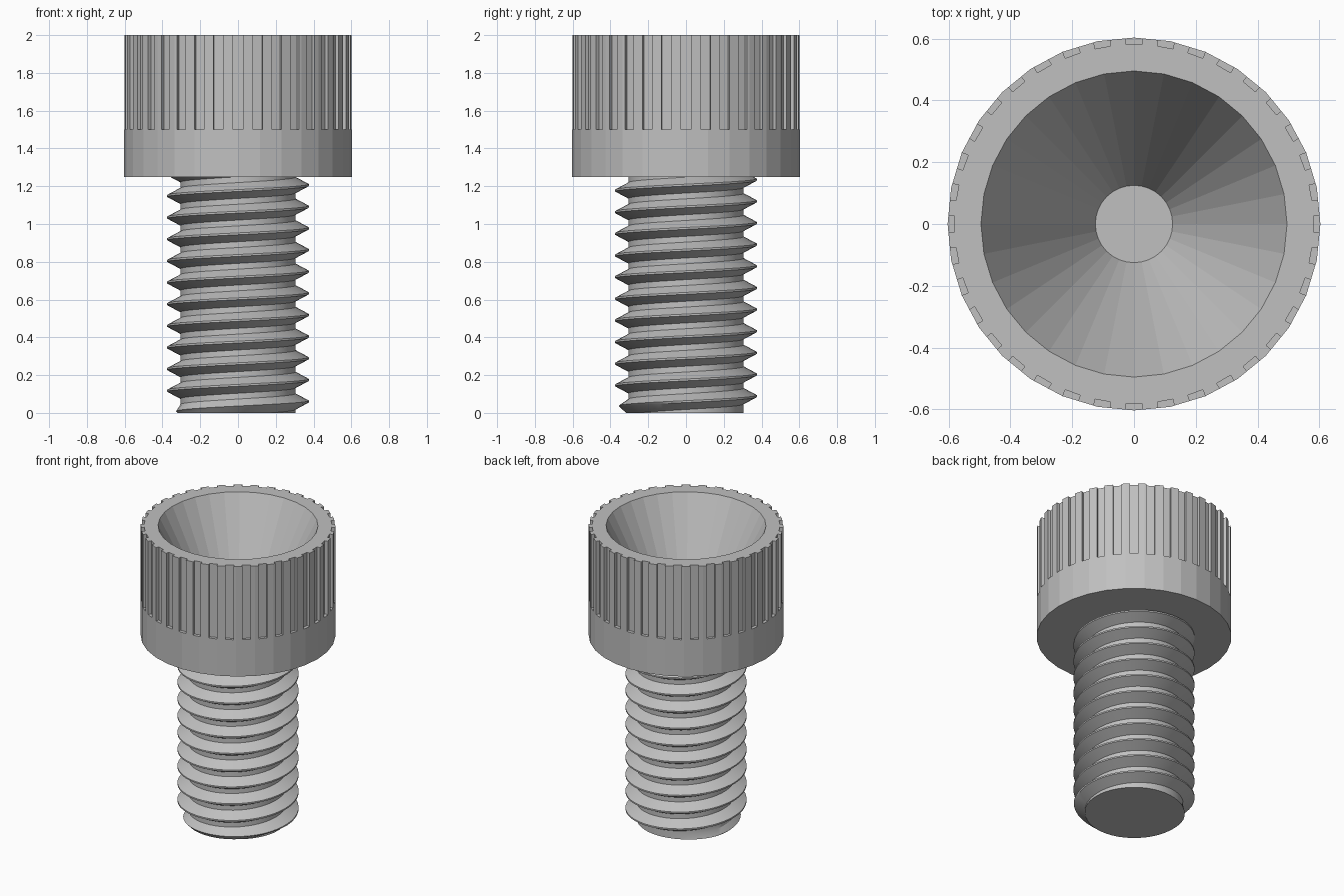
import bpy, bmesh, math
from mathutils import Matrix

cube = bpy.data.objects.get("Cube")
if cube:
    bpy.data.objects.remove(cube, do_unlink=True)

BORE, SIDES = 0.125, 32
HEAD_Z, TOP_Z, HEAD_R = 1.25, 2.0, 0.603

grey = bpy.data.materials.new("plain grey")
grey.use_nodes = True
grey.diffuse_color = (0.53, 0.53, 0.53, 1)
grey.node_tree.nodes["Principled BSDF"].inputs["Base Color"].default_value = grey.diffuse_color


def make_object(name, bm):
    bmesh.ops.recalc_face_normals(bm, faces=bm.faces[:])
    mesh = bpy.data.meshes.new(name)
    bm.to_mesh(mesh)
    bm.free()
    mesh.materials.append(grey)
    obj = bpy.data.objects.new(name, mesh)
    bpy.context.collection.objects.link(obj)
    return obj


def activate(obj):
    bpy.ops.object.select_all(action='DESELECT')
    obj.select_set(True)
    bpy.context.view_layer.objects.active = obj


def ring(bm, r, z):
    return [bm.verts.new((r * math.cos(a), r * math.sin(a), z))
            for a in (math.tau * i / SIDES for i in range(SIDES))]


def join_rings(bm, a, b):
    for i in range(SIDES):
        j = (i + 1) % SIDES
        bm.faces.new((a[i], a[j], b[j], b[i]))


# Head: turned ring with a deep funnel running into the bore
bm = bmesh.new()
profile = [(BORE, HEAD_Z), (HEAD_R, HEAD_Z), (HEAD_R, TOP_Z), (0.495, TOP_Z)]
rings = [ring(bm, r, z) for r, z in profile]
for k in range(len(rings)):
    join_rings(bm, rings[k], rings[(k + 1) % len(rings)])
head = make_object("knurled_head", bm)

# Grip slots cut around the upper part of the head
SLOTS, SLOT_FLOOR, SLOT_Z = 36, 0.58, 1.5
bm = bmesh.new()
for i in range(SLOTS):
    place = (Matrix.Rotation(math.tau * i / SLOTS, 4, 'Z')
             @ Matrix.Translation((SLOT_FLOOR + 0.05, 0, SLOT_Z + 0.3))
             @ Matrix.Diagonal((0.1, 0.052, 0.6, 1)))
    bmesh.ops.create_cube(bm, size=1, matrix=place)
cutter = make_object("slot_cutter", bm)
cutter.hide_render = True
cut = head.modifiers.new("slots", 'BOOLEAN')
cut.operation = 'DIFFERENCE'
cut.solver = 'EXACT'
cut.object = cutter
activate(head)
bpy.ops.object.modifier_apply(modifier=cut.name)
bpy.data.objects.remove(cutter, do_unlink=True)

# Threaded shaft: one continuous right-handed helical skin
PITCH, PHASE, COLS = 0.1146, 0.06, 48
ROOT, CREST = 0.305, 0.375
thread = [(ROOT, -0.042), (CREST, -0.005), (CREST, 0.005), (ROOT, 0.042)]
bm = bmesh.new()
rows = []
for turn in range(-3, 13):
    for r, dz in thread:
        row = []
        for c in range(COLS):
            a = math.tau * c / COLS
            z = PHASE + PITCH * (turn + c / COLS) + dz
            rad = max(ROOT, min(r, 0.32 + z))      # chamfered tip
            row.append(bm.verts.new((rad * math.cos(a), rad * math.sin(a), z)))
        rows.append(row)


def helix_vert(k, c):
    return rows[k + len(thread) * (c // COLS)][c % COLS]


for k in range(len(rows) - len(thread) - 1):
    for c in range(COLS):
        bm.faces.new((helix_vert(k, c), helix_vert(k, c + 1),
                      helix_vert(k + 1, c + 1), helix_vert(k + 1, c)))

# Trim both ends flat
for z, side in ((0, 1), (HEAD_Z, -1)):
    bmesh.ops.bisect_plane(bm, geom=bm.verts[:] + bm.edges[:] + bm.faces[:],
                           plane_co=(0, 0, z), plane_no=(0, 0, side), clear_inner=True)
loose = [v for v in bm.verts if not v.link_faces]
bmesh.ops.delete(bm, geom=loose, context='VERTS')

# Bore wall and flat end faces
join_rings(bm, ring(bm, BORE, 0), ring(bm, BORE, HEAD_Z))
for z in (0, HEAD_Z):
    rim = [e for e in bm.edges if e.is_boundary
           and all(abs(v.co.z - z) < 1e-4 for v in e.verts)]
    bmesh.ops.bridge_loops(bm, edges=rim)
shaft = make_object("threaded_shaft", bm)
activate(shaft)
bpy.ops.object.shade_smooth_by_angle(angle=math.radians(25))
